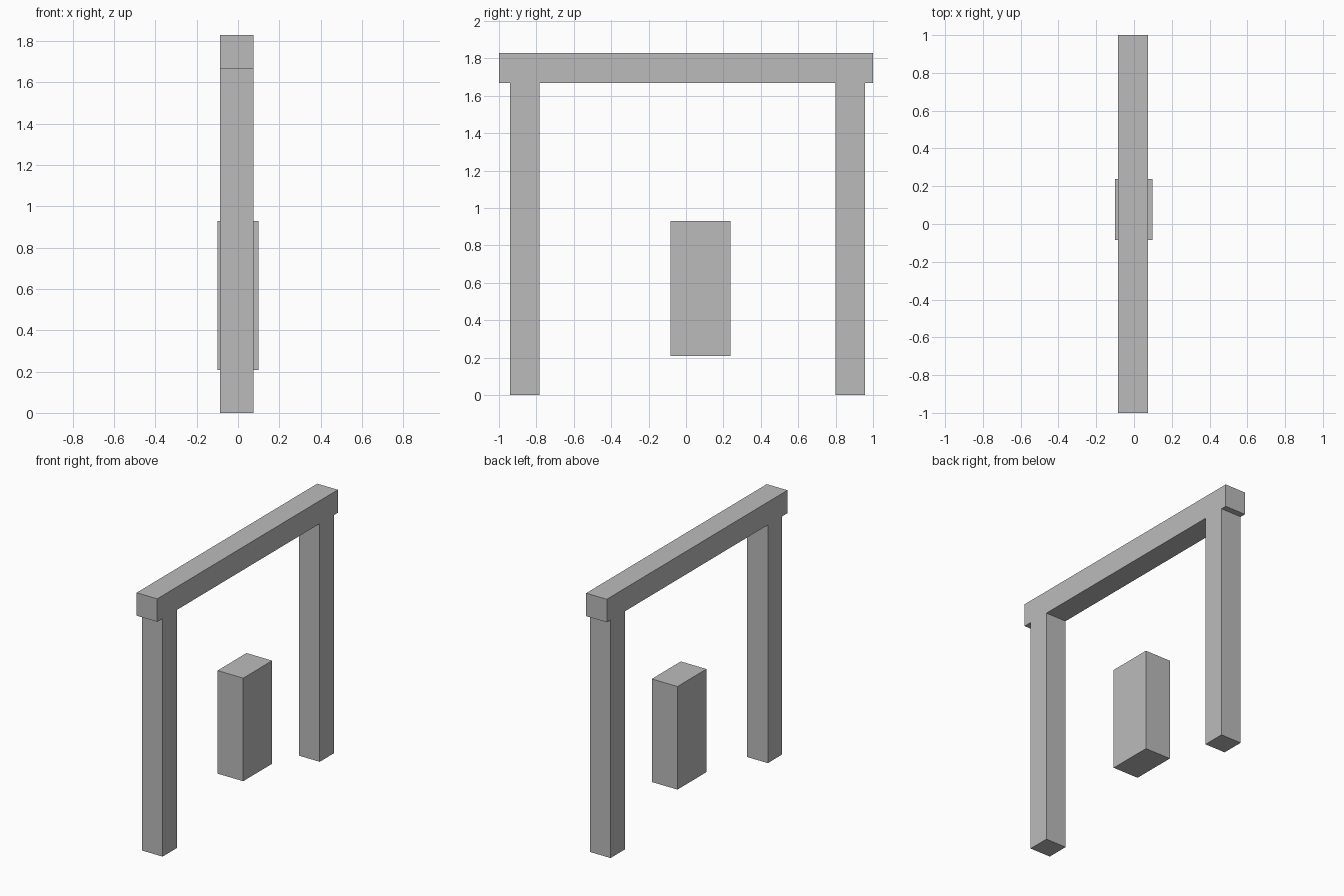
import bpy

cube = bpy.data.objects.get("Cube")
if cube:
    bpy.data.objects.remove(cube, do_unlink=True)

# Single plain grey
grey = bpy.data.materials.new("plain_grey")
grey.use_nodes = True
colour = (0.5, 0.5, 0.5, 1)
grey.diffuse_color = colour
grey.node_tree.nodes["Principled BSDF"].inputs["Base Color"].default_value = colour


def box(name, x, y, z):
    """Box spanning the given (low, high) range on each axis."""
    spans = (x, y, z)
    bpy.ops.mesh.primitive_cube_add(size=1, location=[(a + b) / 2 for a, b in spans])
    obj = bpy.context.object
    obj.name = name
    obj.scale = [b - a for a, b in spans]
    bpy.ops.object.transform_apply(location=False, rotation=False, scale=True)
    obj.data.materials.append(grey)
    return obj


frame_x = (-0.086, 0.074)
beam_bottom, beam_top = 1.668, 1.829

# Two posts carrying the crossbeam
for name, y in (("front_post", (-0.94, -0.783)), ("back_post", (0.799, 0.958))):
    box(name, frame_x, y, (0, beam_bottom))
box("crossbeam", frame_x, (-1, 1), (beam_bottom, beam_top))

# Free hanging block between the posts
box("hanging_block", (-0.1, 0.099), (-0.084, 0.237), (0.208, 0.93))
